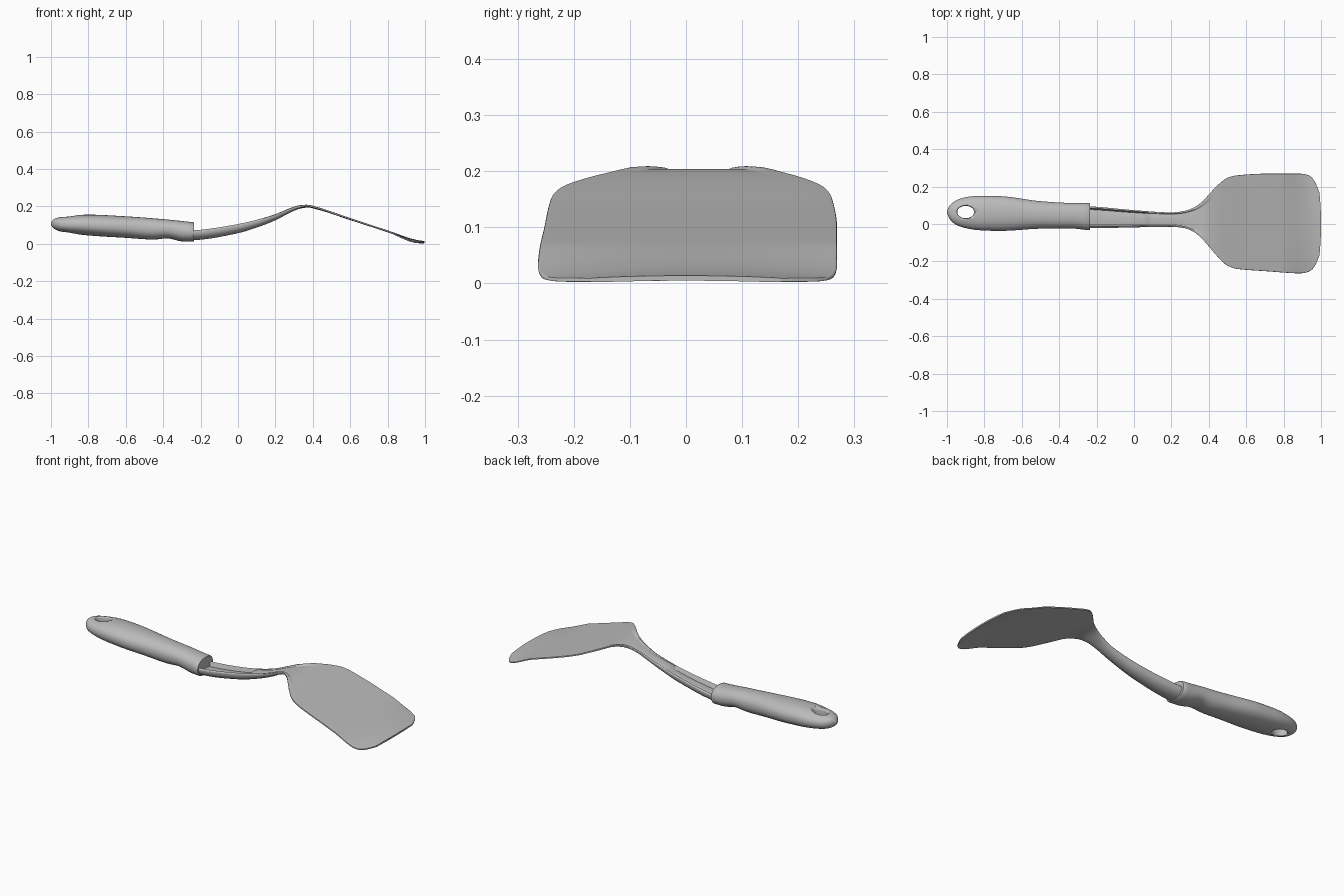
import bpy
import bmesh
import math

cube = bpy.data.objects.get("Cube")
if cube:
    bpy.data.objects.remove(cube, do_unlink=True)

grey = bpy.data.materials.new("light grey")
grey.use_nodes = True
grey.diffuse_color = (0.5, 0.5, 0.5, 1)
grey.node_tree.nodes["Principled BSDF"].inputs["Base Color"].default_value = (0.5, 0.5, 0.5, 1)


def curve(keys, x):
    """Smooth, overshoot-free interpolation through (x, value) keys."""
    if x <= keys[0][0]:
        return keys[0][1]
    if x >= keys[-1][0]:
        return keys[-1][1]
    slopes = [(b[1] - a[1]) / (b[0] - a[0]) for a, b in zip(keys, keys[1:])]
    tang = [slopes[0]]
    for s, t in zip(slopes, slopes[1:]):
        tang.append(2 * s * t / (s + t) if s * t > 0 else 0)
    tang.append(slopes[-1])
    for i, (a, b) in enumerate(zip(keys, keys[1:])):
        if x <= b[0]:
            h = b[0] - a[0]
            u = (x - a[0]) / h
            return (a[1] * (1 + 2 * u) * (1 - u) ** 2 + h * tang[i] * u * (1 - u) ** 2
                    + b[1] * u * u * (3 - 2 * u) + h * tang[i + 1] * u * u * (u - 1))


def loft(name, rings, angle):
    """Skin a list of closed rings and cap both ends."""
    bm = bmesh.new()
    loops = [[bm.verts.new(p) for p in ring] for ring in rings]
    n = len(loops[0])
    for a, b in zip(loops, loops[1:]):
        for i in range(n):
            j = (i + 1) % n
            bm.faces.new((a[i], a[j], b[j], b[i]))
    bm.faces.new(loops[0])
    bm.faces.new(loops[-1])
    bmesh.ops.recalc_face_normals(bm, faces=bm.faces)
    mesh = bpy.data.meshes.new(name)
    bm.to_mesh(mesh)
    bm.free()
    mesh.materials.append(grey)
    obj = bpy.data.objects.new(name, mesh)
    bpy.context.collection.objects.link(obj)
    bpy.ops.object.select_all(action='DESELECT')
    obj.select_set(True)
    bpy.context.view_layer.objects.active = obj
    bpy.ops.object.shade_smooth_by_angle(angle=math.radians(angle))
    return obj


# Handle: rounded grip with a blunt collar end
h_right = [(-1, .058), (-.985, .025), (-.95, -.005), (-.9, -.022), (-.83, -.033), (-.72, -.037),
           (-.5, -.025), (-.35, -.023), (-.235, -.034)]
h_left = [(-1, .07), (-.985, .1), (-.95, .127), (-.9, .143), (-.83, .151), (-.72, .149),
          (-.5, .122), (-.35, .113), (-.235, .112)]
h_top = [(-1, .114), (-.985, .132), (-.95, .143), (-.8, .156), (-.6, .147), (-.4, .132), (-.235, .115)]
h_low = [(-1, .1), (-.985, .082), (-.95, .066), (-.8, .045), (-.6, .032), (-.45, .023),
         (-.38, .029), (-.29, .012), (-.235, .012)]
SIDES = 40
stations = [-1 + .12 * (i / 10) ** 2 for i in range(11)]
stations += [-.88 + .64 * i / 24 for i in range(1, 25)] + [-.235]
rings = []
for k, x in enumerate(stations):
    r, l, t, b = (curve(c, x) for c in (h_right, h_left, h_top, h_low))
    shrink = .95 if k == len(stations) - 1 else 1
    ring = []
    for i in range(SIDES):
        a = math.tau * i / SIDES
        c, s = math.cos(a), math.sin(a)
        ring.append((x, (l + r) / 2 + shrink * (l - r) / 2 * math.copysign(abs(c) ** .9, c),
                     (t + b) / 2 + shrink * (t - b) / 2 * math.copysign(abs(s) ** .9, s)))
    rings.append(ring)
handle = loft("handle", rings, 45)

# Hanging hole through the handle end
circle = [(math.cos(math.tau * i / 32), math.sin(math.tau * i / 32)) for i in range(32)]
cutter = loft("hole_cutter", [[(-.9 + .045 * w * c, .064 + .033 * w * s, z) for c, s in circle]
                              for z, w in ((0, 1.4), (.07, 1), (.13, 1), (.2, 1.4))], 40)
cutter.hide_render = True
cutter.hide_viewport = True
hole = handle.modifiers.new("hanging_hole", 'BOOLEAN')
hole.operation = 'DIFFERENCE'
hole.solver = 'EXACT'
hole.object = cutter

# Neck and blade: one sheet, channelled along the neck and flaring into the blade
b_right = [(-.3, -.022), (-.2, -.022), (0, -.018), (.2, -.015), (.27, -.022), (.32, -.042), (.36, -.075),
           (.4, -.12), (.45, -.178), (.5, -.223), (.55, -.24), (.7, -.252), (.9, -.264),
           (.945, -.257), (.97, -.24), (.985, -.215), (1, -.17)]
b_left = [(-.3, .098), (-.2, .092), (0, .074), (.2, .062), (.27, .07), (.32, .088), (.36, .115),
          (.4, .158), (.45, .21), (.5, .247), (.55, .26), (.7, .269), (.9, .269),
          (.945, .262), (.97, .244), (.985, .215), (1, .17)]
b_top = [(-.3, .075), (-.2, .082), (0, .112), (.1, .134), (.2, .163), (.28, .194), (.33, .208),
         (.37, .21), (.42, .198), (.6, .138), (.8, .072), (.95, .022), (1, .014)]
b_thick = [(-.3, .06), (-.2, .06), (0, .055), (.1, .047), (.2, .037), (.3, .024),
           (.38, .015), (.5, .012), (1, .009)]
b_groove = [(-.3, .03), (.065, .025), (.08, .007), (.2, .008), (.33, .009), (.44, 0), (1, 0)]
b_round = [(-.3, .45), (.2, .45), (.35, .2), (.45, .1), (1, .08)]
stations = [-.3 + .35 * i / 12 for i in range(13)] + [.065, .08]
stations += [.08 + .84 * i / 50 for i in range(1, 51)]
stations += [.935, .95, .96, .97, .978, .985, .993, 1]
ACROSS = 36
rings = []
for x in stations:
    r, l, t, thick, groove, power = (curve(c, x) for c in
                                     (b_right, b_left, b_top, b_thick, b_groove, b_round))
    upper, lower = [], []
    for i in range(ACROSS + 1):
        u = -math.cos(math.pi * i / ACROSS)
        y = (l + r) / 2 + u * (l - r) / 2
        end = max(0, (x - .8) / .2)
        px = x - .3 * end * y * y
        edge = min(1, max(0, (.84 - abs(u)) / .1))
        rim = max(0, 1 - u * u) ** power
        z = t - .14 * end * y * y
        dip = groove * edge * edge * (3 - 2 * edge)
        upper.append((px, y, z - dip - .25 * thick * (1 - rim)))
        if 0 < i < ACROSS:
            lower.append((px, y, z - thick * (.25 + .75 * rim)))
    rings.append(upper + lower[::-1])
loft("neck_and_blade", rings, 50)
